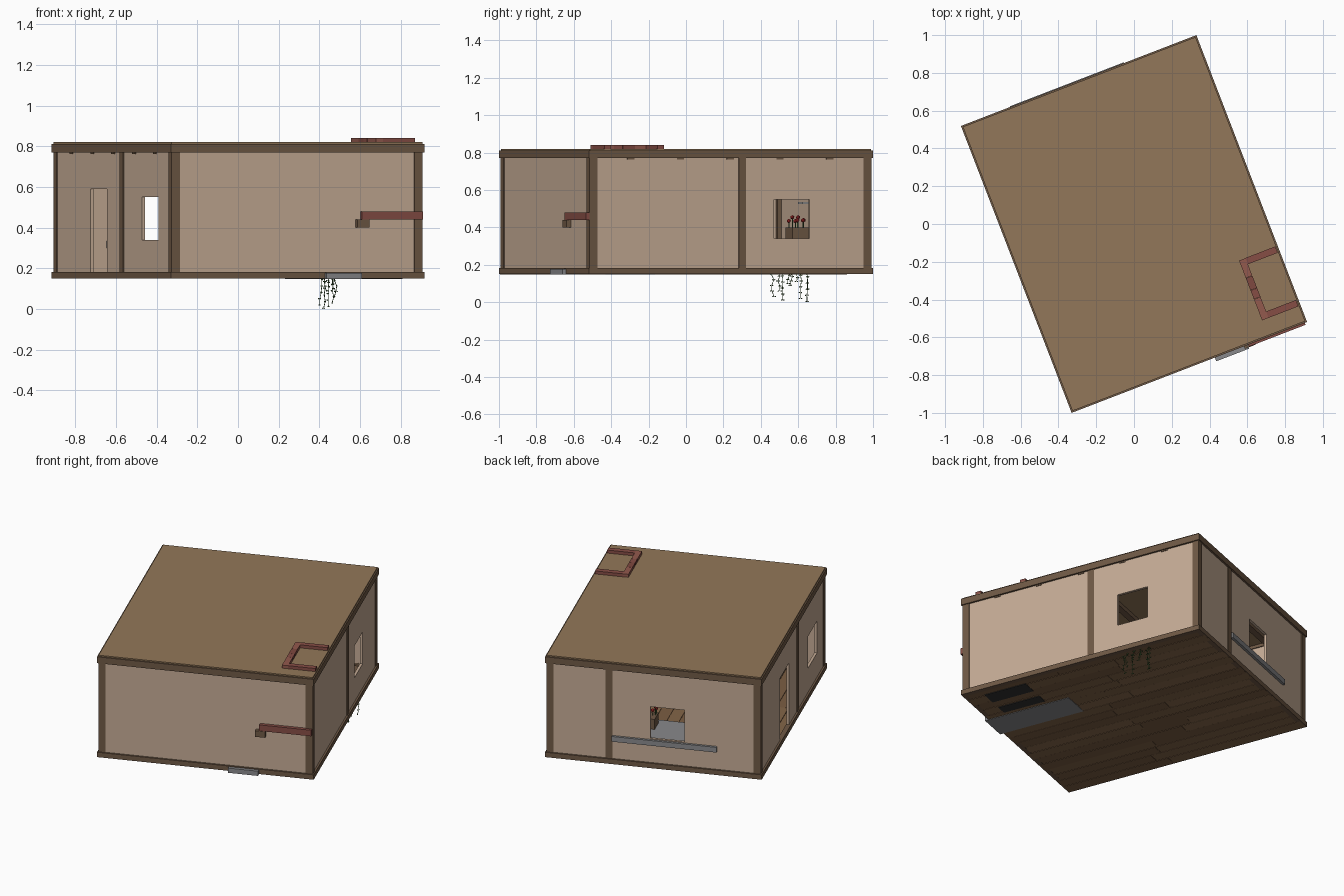
import bpy, bmesh, math, random
from mathutils import Matrix, Vector

if "Cube" in bpy.data.objects:
    bpy.data.objects.remove(bpy.data.objects["Cube"])

random.seed(4)
ROT = Matrix.Rotation(math.radians(21.1), 4, 'Z')   # the whole house is turned on its plot
HU, HV = 0.668, 0.814                               # half width, half length


def mat(name, c):
    m = bpy.data.materials.new(name)
    m.diffuse_color = (*c, 1)
    m.use_nodes = True
    m.node_tree.nodes["Principled BSDF"].inputs["Base Color"].default_value = m.diffuse_color
    return m


PLASTER = mat("plaster", (0.56, 0.41, 0.30))
TIMBER = mat("dark_timber", (0.16, 0.10, 0.06))
ROOF = mat("roof_board", (0.29, 0.185, 0.10))
PLANK = [mat("plank_%d" % i, c) for i, c in enumerate(
    [(0.23, 0.13, 0.065), (0.20, 0.11, 0.055), (0.26, 0.15, 0.075)])]
BRICK = [mat("brick_%d" % i, c) for i, c in enumerate(
    [(0.24, 0.075, 0.06), (0.21, 0.065, 0.05), (0.29, 0.10, 0.075)])]
STONE = mat("stone", (0.25, 0.25, 0.26))
SOOT = mat("soot", (0.03, 0.03, 0.03))
LEAF = mat("leaf", (0.06, 0.13, 0.04))
PETAL = mat("petal", (0.5, 0.03, 0.03))
WHITE = mat("white", (0.8, 0.8, 0.78))


def finish(bm, name, mats):
    bm.transform(ROT)
    me = bpy.data.meshes.new(name)
    bm.to_mesh(me)
    bm.free()
    for m in mats:
        me.materials.append(m)
    ob = bpy.data.objects.new(name, me)
    bpy.context.collection.objects.link(ob)
    return ob


def add_box(bm, u0, u1, v0, v1, z0, z1, mi=0):
    M = Matrix.Translation(((u0 + u1) / 2, (v0 + v1) / 2, (z0 + z1) / 2)) @ \
        Matrix.Diagonal((u1 - u0, v1 - v0, z1 - z0, 1))
    n = len(bm.faces)
    bmesh.ops.create_cube(bm, size=1, matrix=M)
    bm.faces.ensure_lookup_table()
    for f in bm.faces[n:]:
        f.material_index = mi


def boxes(name, material, *dims):
    bm = bmesh.new()
    for d in dims:
        add_box(bm, *d)
    return finish(bm, name, [material])


def wall(name, along_v, p0, p1, half, hole=None):
    # panel wall with one optional opening (start, end, bottom, top)
    zb, zt = 0.165, 0.79
    parts = [(-half, half, zb, zt)]
    if hole:
        parts = []
        s = -half
        for a, b, c, d in hole:
            parts += [(s, a, zb, zt), (a, b, d, zt)]
            if c > zb:
                parts.append((a, b, zb, c))
            s = b
        parts.append((s, half, zb, zt))
    dims = [(p0, p1, a, b, c, d) if along_v else (a, b, p0, p1, c, d) for a, b, c, d in parts]
    return boxes(name, PLASTER, *dims)


# Walls with door and window openings
wu, wv, t = HU - 0.012, HV - 0.012, 0.017
wall("left_wall", True, -wu, -wu + t, wv, [(-0.615, -0.39, 0.34, 0.55), (0.085, 0.31, 0.175, 0.59)])
wall("right_wall", True, wu - t, wu, wv, [(0.25, 0.456, 0.34, 0.55)])
wall("back_wall", False, wv - t, wv, wu, [(-0.19, 0.02, 0.34, 0.55)])
wall("front_wall", False, -wv, -wv + t, wu)

# Timber frame: sill, head beams, corner and middle posts
for label, z0, z1, e, w in (("sill", 0.15, 0.182, 0.0, 0.03), ("head", 0.77, 0.812, 0.0, 0.035)):
    for s, n in ((-1, "low"), (1, "high")):
        u, v = sorted((s * HU, s * (HU - w))), sorted((s * HV, s * (HV - w)))
        boxes(f"{label}_beam_side_{n}", TIMBER, (*u, -HV, HV, z0, z1))
        boxes(f"{label}_beam_end_{n}", TIMBER, (-HU + w, HU - w, *v, z0, z1))
pu, pv, pw = HU - 0.007, HV - 0.007, 0.044
for su in (-1, 1):
    for sv in (-1, 1):
        boxes("corner_post", TIMBER, (*sorted((su * pu, su * (pu - pw))),
                                      *sorted((sv * pv, sv * (pv - pw))), 0.17, 0.78))
boxes("left_post", TIMBER, (-pu, -pu + 0.03, -0.142, -0.098, 0.17, 0.78))
boxes("right_post", TIMBER, (pu - 0.03, pu, 0.048, 0.09, 0.17, 0.78))
boxes("back_post", TIMBER, (0.253, 0.297, pv - 0.03, pv, 0.17, 0.78))

# Roof and rafters whose ends show under the head beam
boxes("roof_board", ROOF, (-HU + 0.008, HU - 0.008, -HV + 0.008, HV - 0.008, 0.79, 0.82))
for i in range(-2, 3):
    v = i * 0.285
    boxes("rafter", TIMBER, (-HU + 0.008, HU - 0.008, v - 0.02, v + 0.02, 0.762, 0.792))

# Plank floor with staggered joints
bm = bmesh.new()
rows = 18
step = 2 * (HU - 0.004) / rows
for i in range(rows):
    u = -HU + 0.004 + i * step
    cuts = [-HV + 0.004, random.uniform(-0.2, 0.25), HV - 0.004]
    for a, b in zip(cuts, cuts[1:]):
        dz = random.uniform(0, 0.002)
        add_box(bm, u + 0.001, u + step - 0.001, a + 0.001, b - 0.001, 0.149 + dz, 0.168 + dz,
                random.randrange(3))
finish(bm, "floor_planks", PLANK)

# Fireplace: hearth, firebox, piers, mantel
boxes("hearth", STONE, (0.145, 0.33, -0.835, -0.265, 0.147, 0.178))
boxes("firebox_floor", SOOT, (0.50, 0.60, -0.69, -0.41, 0.147, 0.18), (0.36, 0.43, -0.69, -0.41, 0.147, 0.18))
boxes("firebox_back", SOOT, (0.60, 0.635, -0.69, -0.41, 0.168, 0.44))
bm = bmesh.new()
for k in range(7):
    z = 0.168 + k * 0.039
    for a, b in ((-0.80, -0.69), (-0.41, -0.30)):
        add_box(bm, 0.36, 0.635, a, b, z, z + 0.037, k % 3)
add_box(bm, 0.335, 0.655, -0.825, -0.275, 0.44, 0.48, 0)
finish(bm, "brick_fireplace", BRICK)
boxes("mantel_beam", TIMBER, (0.31, 0.372, -0.828, -0.272, 0.40, 0.44))

# Chimney: U of brick courses open toward the wall, rising through the roof
bm = bmesh.new()
for k in range(9):
    z0 = 0.48 + k * 0.04
    z1 = z0 + 0.04 - (0.002 if k < 8 else 0)
    cuts = [-0.72, -0.60 + 0.03 * (k % 2), -0.55, -0.48 + 0.03 * (k % 2), -0.38]
    for j, (a, b) in enumerate(zip(cuts, cuts[1:])):
        add_box(bm, 0.449, 0.486, a, b - 0.001, z0, z1, (j + k) % 3)
    for a, b in ((-0.72, -0.684), (-0.416, -0.38)):
        add_box(bm, 0.486, 0.655, a, b, z0, z1, 0)
finish(bm, "chimney", BRICK)

# Kitchen counter on the back wall, its top showing outside
boxes("counter_top", STONE, (-0.39, 0.257, 0.52, HV + 0.004, 0.30, 0.334))
boxes("counter_cabinet", TIMBER, (-0.37, 0.24, 0.55, 0.78, 0.168, 0.30))
boxes("cup_shelf", WHITE, (0.06, 0.12, 0.62, 0.66, 0.525, 0.535))

# Flower pot on the counter
boxes("flower_pot", TIMBER, (0.03, 0.13, 0.56, 0.66, 0.334, 0.40))
bm, bf = bmesh.new(), bmesh.new()
for i in range(7):
    u, v, z = random.uniform(0.04, 0.12), random.uniform(0.57, 0.65), random.uniform(0.43, 0.455)
    add_box(bm, u - 0.002, u + 0.002, v - 0.002, v + 0.002, 0.40, z)
    bmesh.ops.create_icosphere(bf, subdivisions=1, radius=0.012, matrix=Matrix.Translation((u, v, z)))
finish(bm, "flower_stems", [LEAF])
finish(bf, "flower_heads", [PETAL])

# Planter under the right window with vines hanging through the floor
boxes("planter_box", TIMBER, (0.585, 0.636, 0.25, 0.46, 0.26, 0.32))
bm = bmesh.new()
cu = bpy.data.curves.new("vine_stems", 'CURVE')
cu.dimensions, cu.bevel_depth, cu.bevel_resolution = '3D', 0.0018, 0
ends = [0.03, 0.06, 0.012, 0.10, 0.09, 0.11, 0.02, 0.004]
for i, end in enumerate(ends):
    v0, u0 = 0.265 + i * 0.026, 0.60 + 0.028 * (i % 2)
    sp = cu.splines.new('POLY')
    sp.points.add(9)
    for k, p in enumerate(sp.points):
        z = 0.30 + (end - 0.30) * k / 9
        pos = Vector((u0 + random.uniform(-.006, .006), v0 + random.uniform(-.008, .008), z))
        p.co = (*(ROT @ pos), 1)
        for s in (-1, 1):
            off = Vector((random.uniform(-.005, .005), s * 0.006, 0))
            bmesh.ops.create_icosphere(bm, subdivisions=1, radius=0.004,
                                       matrix=Matrix.Translation(pos + off) @ Matrix.Diagonal((1, 1.2, 0.9, 1)))
cu.materials.append(LEAF)
bpy.context.collection.objects.link(bpy.data.objects.new("vine_stems", cu))
finish(bm, "vine_leaves", [LEAF])
